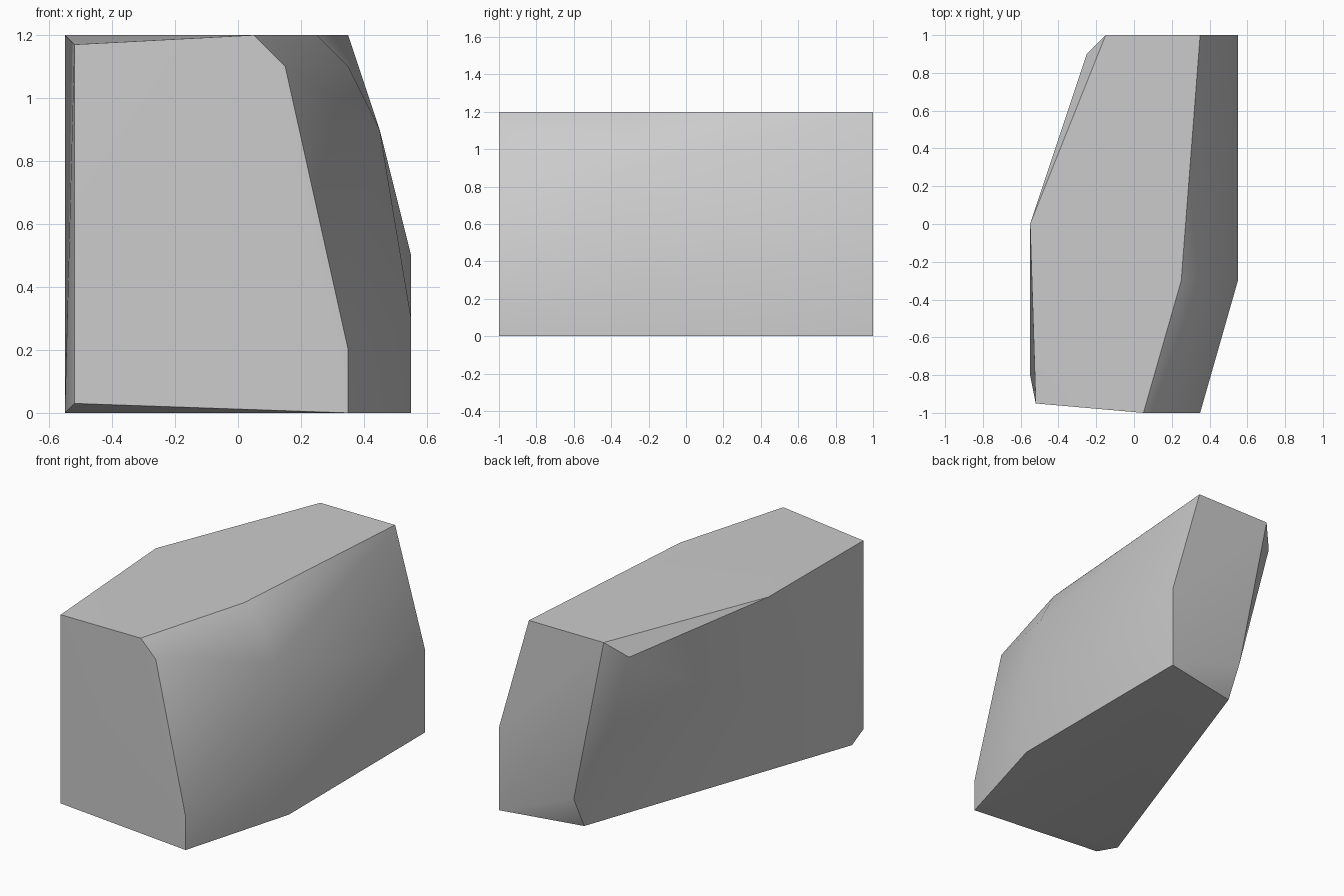
import bpy, bmesh
from math import radians

cube = bpy.data.objects.get("Cube")
if cube:
    bpy.data.objects.remove(cube, do_unlink=True)

# Single stone colour
stone = bpy.data.materials.new("stone_grey")
stone.use_nodes = True
colour = (0.6, 0.6, 0.6, 1)
stone.diffuse_color = colour
stone.node_tree.nodes["Principled BSDF"].inputs["Base Color"].default_value = colour

# Cross-section outlines (x, z), keyed by depth y
sections = {
    -1.0: [(.35, 0), (.35, .2), (.15, 1.1), (.05, 1.2)],
    -.95: [(-.52, .03), (-.52, 1.17)],
    -.8: [(-.55, 0)],
    -.3: [(.55, 0), (.55, .3), (.45, .9), (.35, 1.1), (.25, 1.2)],
    0.0: [(-.55, 1.2)],
    .9: [(.05, 0), (-.25, 1.1)],
    1.0: [(.55, 0), (.55, .5), (.35, 1.2), (-.15, 1.2), (.05, .2)],
}

# Wrap the sections in one chiselled convex block
bm = bmesh.new()
for y, outline in sections.items():
    for x, z in outline:
        bm.verts.new((x, y, z))
bmesh.ops.convex_hull(bm, input=bm.verts[:])
bmesh.ops.dissolve_limit(bm, angle_limit=radians(0.5), verts=bm.verts[:], edges=bm.edges[:])
bmesh.ops.recalc_face_normals(bm, faces=bm.faces[:])

mesh = bpy.data.meshes.new("stone_block")
bm.to_mesh(mesh)
bm.free()
mesh.materials.append(stone)
block = bpy.data.objects.new("stone_block", mesh)
bpy.context.collection.objects.link(block)

# Soft rounded side, crisp main edges
bpy.ops.object.select_all(action='DESELECT')
block.select_set(True)
bpy.context.view_layer.objects.active = block
bpy.ops.object.shade_smooth_by_angle(angle=radians(30))
